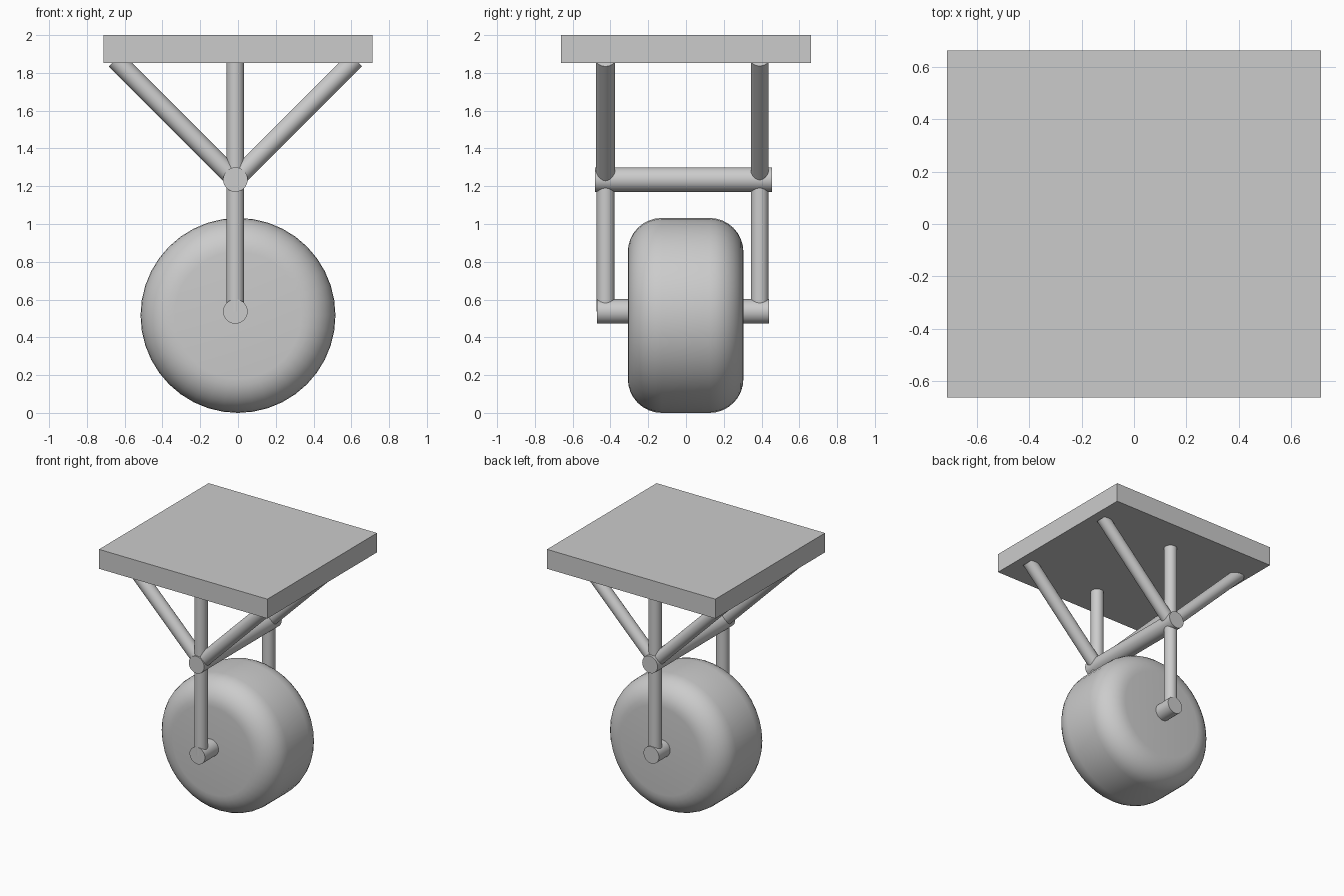
import bpy, math
from mathutils import Vector

if "Cube" in bpy.data.objects:
    bpy.data.objects.remove(bpy.data.objects["Cube"])

grey = bpy.data.materials.new("plain grey")
grey.diffuse_color = (0.6, 0.6, 0.6, 1)
grey.use_nodes = True
grey.node_tree.nodes["Principled BSDF"].inputs["Base Color"].default_value = grey.diffuse_color


def finish(obj, name, smooth=True):
    obj.name = name
    obj.data.materials.append(grey)
    if smooth:
        bpy.ops.object.shade_smooth_by_angle(angle=math.radians(35))
    return obj


def rod(name, start, end, radius):
    """Capped round bar between two points."""
    a, b = Vector(start), Vector(end)
    bpy.ops.mesh.primitive_cylinder_add(vertices=32, radius=radius,
                                        depth=(b - a).length, location=(a + b) / 2)
    obj = bpy.context.object
    obj.rotation_euler = (b - a).to_track_quat('Z', 'Y').to_euler()
    return finish(obj, name)


# Mounting plate
bpy.ops.mesh.primitive_cube_add(size=1, location=(0, 0, 1.926))
bpy.context.object.scale = (1.424, 1.324, 0.148)
finish(bpy.context.object, "mounting_plate", smooth=False)

# Wheel: flat discs joined by a rounded shoulder and tread, spun about y
R, HALF, CORNER, STEPS, SIDES = 0.516, 0.306, 0.18, 8, 40
shoulder = [(HALF - CORNER + CORNER * math.cos(t), R - CORNER + CORNER * math.sin(t))
            for t in (i * math.pi / 2 / STEPS for i in range(STEPS + 1))]
profile = shoulder + [(-y, r) for y, r in reversed(shoulder)]
verts = [(r * math.cos(a), y, r * math.sin(a))
         for y, r in profile
         for a in (2 * math.pi * k / SIDES for k in range(SIDES))]
faces = [(i * SIDES + k, i * SIDES + (k + 1) % SIDES,
          (i + 1) * SIDES + (k + 1) % SIDES, (i + 1) * SIDES + k)
         for i in range(len(profile) - 1) for k in range(SIDES)]
faces.append(tuple(reversed(range(SIDES))))
faces.append(tuple(range((len(profile) - 1) * SIDES, len(profile) * SIDES)))
mesh = bpy.data.meshes.new("wheel")
mesh.from_pydata(verts, [], faces)
wheel = bpy.data.objects.new("wheel", mesh)
bpy.context.collection.objects.link(wheel)
wheel.location = (0, -0.002, R)
bpy.ops.object.select_all(action='DESELECT')
wheel.select_set(True)
bpy.context.view_layer.objects.active = wheel
finish(wheel, "wheel")

# Axle and upper cross bar
X, AXLE_Z, BAR_Z = -0.014, 0.537, 1.235
rod("axle", (X, -0.472, AXLE_Z), (X, 0.44, AXLE_Z), 0.065)
rod("cross_bar", (X, -0.482, BAR_Z), (X, 0.456, BAR_Z), 0.065)

# Fork legs, posts and diagonal braces on each side of the wheel
for side, y, brace_r in (("front", -0.426, 0.05), ("back", 0.39, 0.047)):
    rod(side + "_fork_leg", (X, y, AXLE_Z), (X, y, BAR_Z), 0.047)
    rod(side + "_post", (X, y, BAR_Z), (X, y, 1.88), 0.047)
    for label, s in (("left", -1), ("right", 1)):
        rod(f"{side}_{label}_brace", (X, y, BAR_Z),
            (X + s * 0.635, y, 1.87), brace_r)
